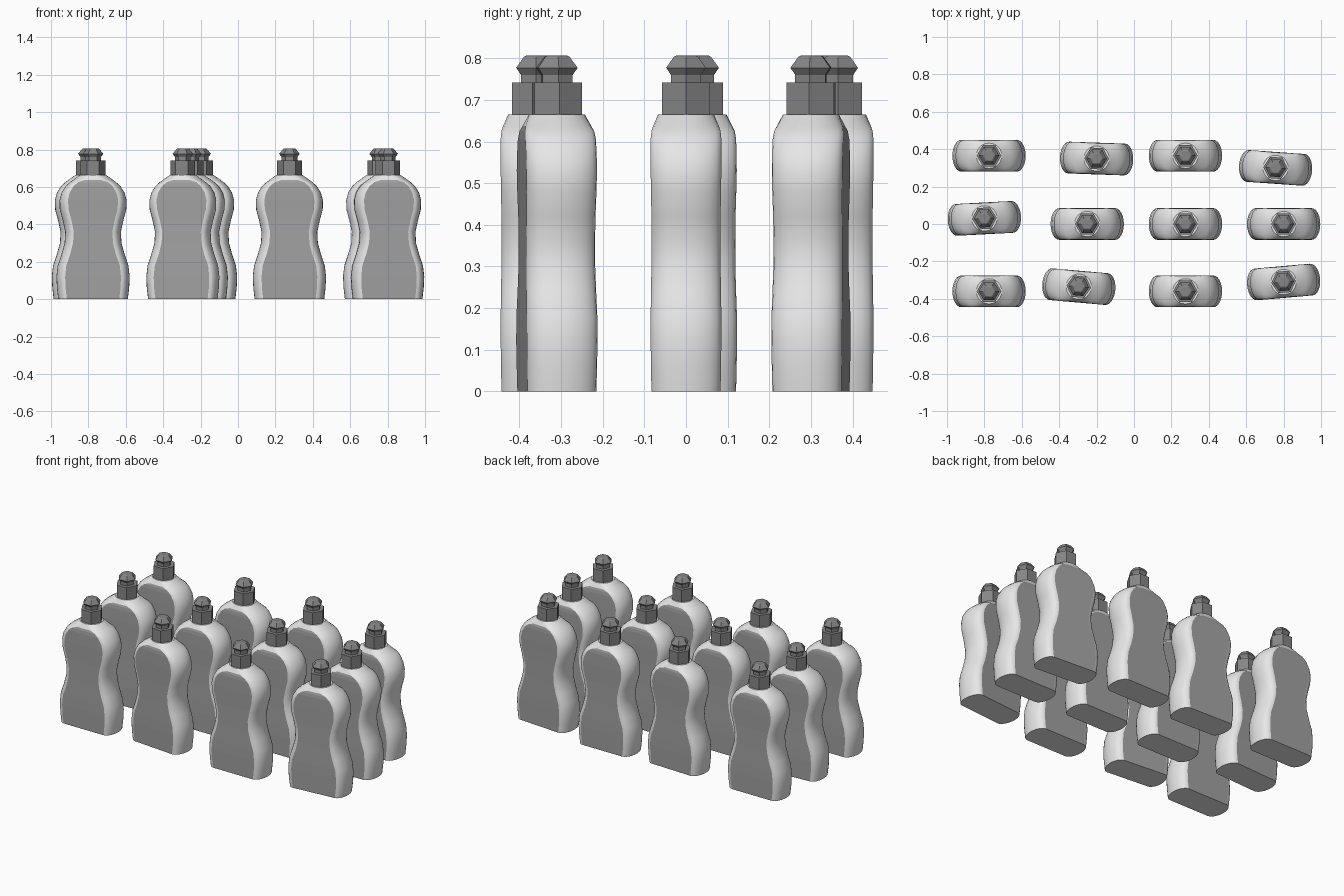
import bpy
import bmesh
import math

old = bpy.data.objects.get("Cube")
if old:
    bpy.data.objects.remove(old, do_unlink=True)


def make_material(name, value):
    mat = bpy.data.materials.new(name)
    mat.use_nodes = True
    color = (value, value, value, 1)
    mat.diffuse_color = color
    mat.node_tree.nodes["Principled BSDF"].inputs["Base Color"].default_value = color
    return mat


body_grey = make_material("light grey plastic", 0.8)
label_grey = make_material("mid grey label", 0.36)
cap_grey = make_material("dark grey cap", 0.24)


def loft(bm, rings):
    """Skin a stack of equal closed rings and close both ends."""
    loops = [[bm.verts.new(p) for p in ring] for ring in rings]
    count = len(loops[0])
    sides = []
    for low, high in zip(loops, loops[1:]):
        for i in range(count):
            j = (i + 1) % count
            sides.append((i, bm.faces.new((low[i], low[j], high[j], high[i]))))
    bm.faces.new(loops[0][::-1])
    bm.faces.new(loops[-1])
    return sides


def finish(bm, name, materials):
    mesh = bpy.data.meshes.new(name)
    bm.to_mesh(mesh)
    bm.free()
    for mat in materials:
        mesh.materials.append(mat)
    return mesh


# Bottle body: height, half width, half width of the flat label, half depth
BODY = [
    (0, .186, .14, .083), (.06, .193, .147, .084), (.12, .196, .149, .085),
    (.18, .189, .143, .085), (.24, .169, .122, .084), (.3, .152, .107, .083),
    (.36, .149, .103, .083), (.42, .162, .115, .083), (.48, .178, .131, .084),
    (.53, .179, .134, .085), (.57, .168, .125, .085), (.605, .146, .104, .085),
    (.625, .124, .08, .083), (.637, .108, .045, .079), (.665, .068, .004, .067),
]
STEPS = 12


def body_ring(z, width, flat, depth):
    ring = []
    for side in (1, -1):
        for k in range(STEPS + 1):
            a = math.pi * (k / STEPS - .5)
            x = flat + (width - flat) * math.cos(a)
            ring.append((side * x, side * depth * math.sin(a), z))
    return ring


def make_body():
    bm = bmesh.new()
    sides = loft(bm, [body_ring(*row) for row in BODY])
    label_top = BODY[-2][0] + .001
    for i, face in sides:
        face.smooth = True
        # The straight front and back strips carry the label
        is_flat = i % (STEPS + 1) == STEPS
        if is_flat and max(v.co.z for v in face.verts) < label_top:
            face.material_index = 1
            face.smooth = False
    for edge in bm.edges:
        kinds = {f.material_index for f in edge.link_faces}
        ends = any(len(f.verts) > 4 for f in edge.link_faces)
        edge.smooth = len(kinds) == 1 and not ends
    return finish(bm, "bottle_body", [body_grey, label_grey])


def make_turned(name, profile, sides=6):
    """Faceted cap part from a radius and height profile."""
    bm = bmesh.new()
    angles = [math.tau * i / sides for i in range(sides)]
    loft(bm, [[(r * math.cos(a), r * math.sin(a), z) for a in angles]
              for r, z in profile])
    return finish(bm, name, [cap_grey])


parts = {
    "body": make_body(),
    "collar": make_turned("cap_collar", [(.066, .66), (.066, .742)]),
    "nozzle": make_turned("cap_nozzle", [
        (.042, .74), (.042, .76), (.055, .777), (.034, .803), (.028, .806)]),
}

# Bottle positions and small turns in degrees
PLACES = [
    (-.775, .365, 0), (-.2, .35, -2), (.275, .365, 0), (.757, .3, -4),
    (-.8, .03, 3), (-.25, 0, 0), (.275, 0, 0), (.8, 0, 0),
    (-.775, -.36, 0), (-.295, -.335, -5), (.275, -.36, 0), (.8, -.31, 5),
]
for number, (x, y, turn) in enumerate(PLACES, 1):
    for part, mesh in parts.items():
        obj = bpy.data.objects.new(f"bottle_{number}_{part}", mesh)
        obj.location = (x, y, 0)
        obj.rotation_euler.z = math.radians(turn)
        bpy.context.collection.objects.link(obj)
